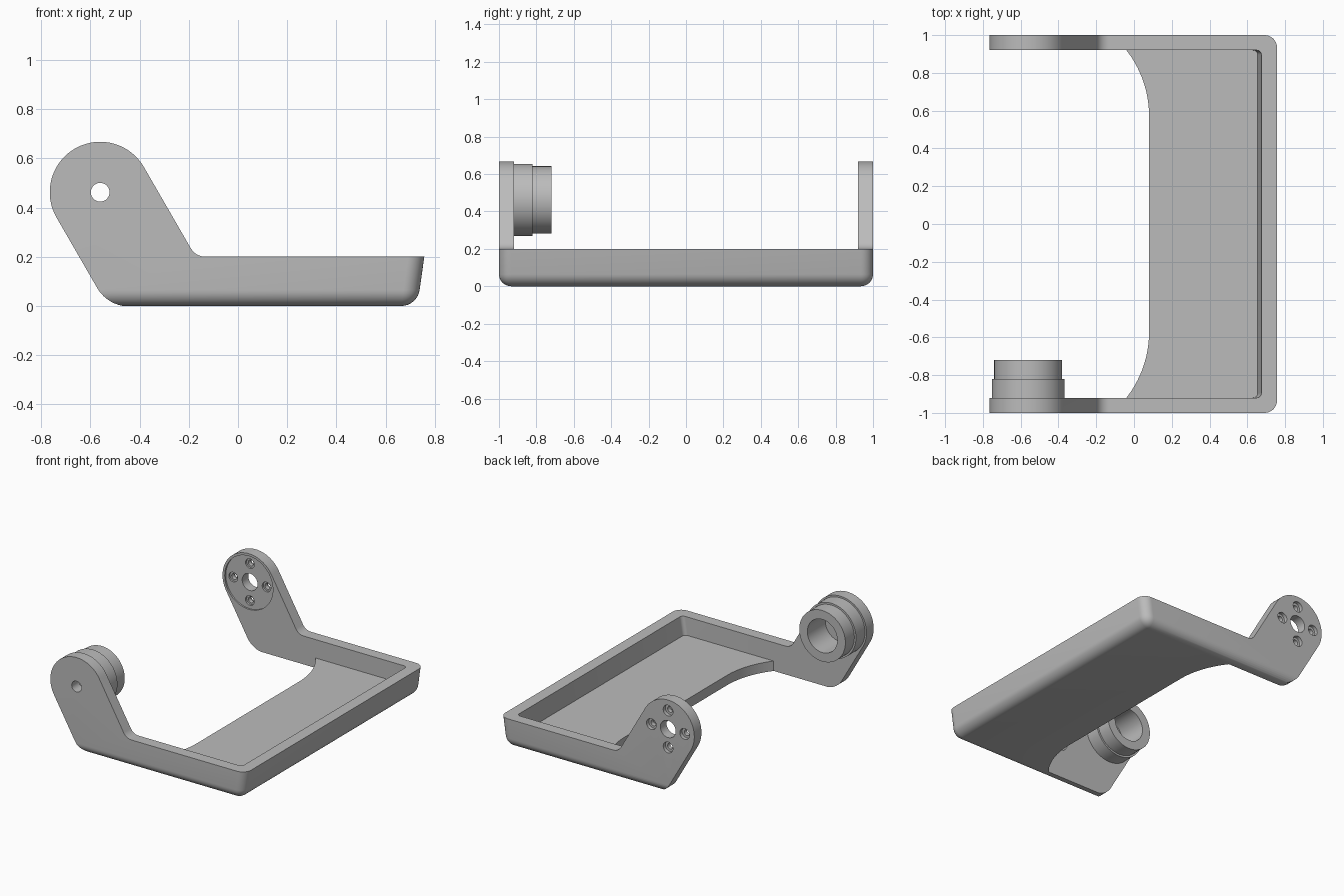
import bpy, bmesh
from math import sin, cos, pi, radians, sqrt
from mathutils import Vector, Matrix

if "Cube" in bpy.data.objects:
    bpy.data.objects.remove(bpy.data.objects["Cube"])

grey = bpy.data.materials.new("matte grey")
grey.use_nodes = True
grey.diffuse_color = (0.5, 0.5, 0.5, 1)
grey.node_tree.nodes["Principled BSDF"].inputs["Base Color"].default_value = (0.5, 0.5, 0.5, 1)

PIVOT = Vector((-0.56, 0.462))     # hinge axis in x, z
ARM_R = 0.205
WALL = 0.92                        # inner side of the walls
TOP, FLOOR = 0.2, 0.07


def finish(name, bm):
    bmesh.ops.recalc_face_normals(bm, faces=bm.faces)
    mesh = bpy.data.meshes.new(name)
    bm.to_mesh(mesh)
    bm.free()
    obj = bpy.data.objects.new(name, mesh)
    bpy.context.collection.objects.link(obj)
    mesh.materials.append(grey)
    return obj


def prism(name, points, offset):
    """Extrude a closed outline of 3D points along a vector."""
    bm = bmesh.new()
    face = bm.faces.new([bm.verts.new(p) for p in points])
    new = bmesh.ops.extrude_face_region(bm, geom=[face])["geom"]
    bmesh.ops.translate(bm, vec=offset, verts=[v for v in new if isinstance(v, bmesh.types.BMVert)])
    return finish(name, bm)


def arc(center, radius, start, end, steps):
    angles = [radians(start + (end - start) * i / steps) for i in range(steps + 1)]
    return [Vector((center[0] + radius * cos(a), center[1] + radius * sin(a))) for a in angles]


def fillet(before, corner, after, radius, steps=10):
    """Arc replacing a sharp corner between two lines."""
    a, b = (before - corner).normalized(), (after - corner).normalized()
    half = a.angle(b) / 2
    center = corner + (a + b).normalized() * radius / sin(half)
    length = radius * cos(half) / sin(half)
    p, q = corner + a * length, corner + b * length
    out = []
    for i in range(steps + 1):
        d = p.lerp(q, i / steps) - center
        out.append(center + d.normalized() * radius)
    return out


def wedge(name, x_low, x_high, z_low, z_high, half_y, bevel, round_bottom):
    """Block with a leaning +x end and rounded edges there."""
    bm = bmesh.new()
    rings = []
    for x, z in ((x_low, z_low), (x_high, z_high)):
        rings.append([bm.verts.new(p) for p in
                      ((-1.5, -half_y, z), (x, -half_y, z), (x, half_y, z), (-1.5, half_y, z))])
    low, high = rings
    bm.faces.new(low)
    bm.faces.new(high)
    for i in range(4):
        j = (i + 1) % 4
        bm.faces.new((low[i], low[j], high[j], high[i]))
    edges = [bm.edges.get((low[i], high[i])) for i in (1, 2)]
    if round_bottom:
        edges += [bm.edges.get((low[i], low[i + 1])) for i in range(3)]
    bmesh.ops.recalc_face_normals(bm, faces=bm.faces)
    bmesh.ops.bevel(bm, geom=edges, offset=bevel, segments=8, profile=0.5, affect='EDGES')
    return finish(name, bm)


def cylinder(name, x, z, radius, y0, y1, sides=40):
    points = [Vector((p.x, y0, p.y)) for p in arc((x, z), radius, 0, 360, sides)[:-1]]
    return prism(name, points, Vector((0, y1 - y0, 0)))


def boolean(obj, cutter, operation='DIFFERENCE'):
    mod = obj.modifiers.new(cutter.name, 'BOOLEAN')
    mod.operation, mod.solver, mod.object = operation, 'EXACT', cutter
    bpy.context.view_layer.objects.active = obj
    bpy.ops.object.modifier_apply(modifier=mod.name)
    bpy.data.objects.remove(cutter)


def smooth(obj):
    bpy.ops.object.select_all(action='DESELECT')
    obj.select_set(True)
    bpy.context.view_layer.objects.active = obj
    bpy.ops.object.shade_smooth_by_angle(angle=radians(30))


# Side outline: round arm head, sloping arm, tray
head = arc(PIVOT, ARM_R, 30, 210, 40)
base = -0.002
inner_corner = Vector((head[0].x + (head[0].y - TOP) / sqrt(3), TOP))
heel = Vector((head[-1].x + (head[-1].y - base) / sqrt(3), base))
far_top, far_low = Vector((1.2, TOP)), Vector((1.2, base))
outline = (head + fillet(head[-1], heel, far_low, 0.15) + [far_low, far_top]
           + fillet(far_top, inner_corner, head[0], 0.07))
side_shape = prism("side_shape", [Vector((p.x, -1.2, p.y)) for p in outline], Vector((0, 2.4, 0)))

# Tray with two arms
frame = wedge("tray_frame", 0.729, 0.869, 0, 1, 1, 0.065, True)
boolean(frame, side_shape, 'INTERSECT')
boolean(frame, wedge("pocket", 0.655, 0.798, FLOOR, 1, WALL, 0.025, False))

# Opening between the arms, with curved ends on the floor edge
edge_x, bend_y, bend_r = 0.08, 0.57, 0.57
sweep = 37.9
curve = arc((edge_x - bend_r, bend_y), bend_r, 0, sweep, 14)
curve[-1].y = WALL
plan = [Vector((p.x, -p.y, -1)) for p in reversed(curve)] + [Vector((p.x, p.y, -1)) for p in curve]
plan += [Vector((-1.5, WALL, -1)), Vector((-1.5, -WALL, -1))]
boolean(frame, prism("opening", plan, Vector((0, 0, 2))))

# Hinge hole in the front arm
px, pz = PIVOT
boolean(frame, cylinder("pin_hole", px, pz, 0.038, -1.2, -0.8))

# Back arm: shallow seat, centre hole and four stepped screw holes
boolean(frame, cylinder("seat", px, pz, 0.188, 0.8, WALL + 0.012, 64))
boolean(frame, cylinder("centre_hole", px, pz, 0.06, 0.8, 1.2))
for i in range(4):
    sx, sz = px + 0.13 * cos(i * pi / 2), pz + 0.13 * sin(i * pi / 2)
    boolean(frame, cylinder("screw_hole", sx, sz, 0.021, 0.8, 1.2, 24))
    boolean(frame, cylinder("screw_head", sx, sz, 0.038, 0.975, 1.2, 24))
    boolean(frame, cylinder("screw_end", sx, sz, 0.034, 0.8, 0.945, 24))
smooth(frame)

# Stepped hollow hub on the front arm
bm = bmesh.new()
section = [(0.117, -0.92), (0.193, -0.92), (0.193, -0.82), (0.18, -0.82), (0.18, -0.72), (0.117, -0.72)]
verts = [bm.verts.new((px + r, y, pz)) for r, y in section]
edges = [bm.edges.new((verts[i - 1], verts[i])) for i in range(len(verts))]
bmesh.ops.spin(bm, geom=verts + edges, cent=(px, 0, pz), axis=(0, 1, 0), angle=2 * pi, steps=64)
bmesh.ops.remove_doubles(bm, verts=bm.verts, dist=0.0005)
smooth(finish("hinge_hub", bm))
